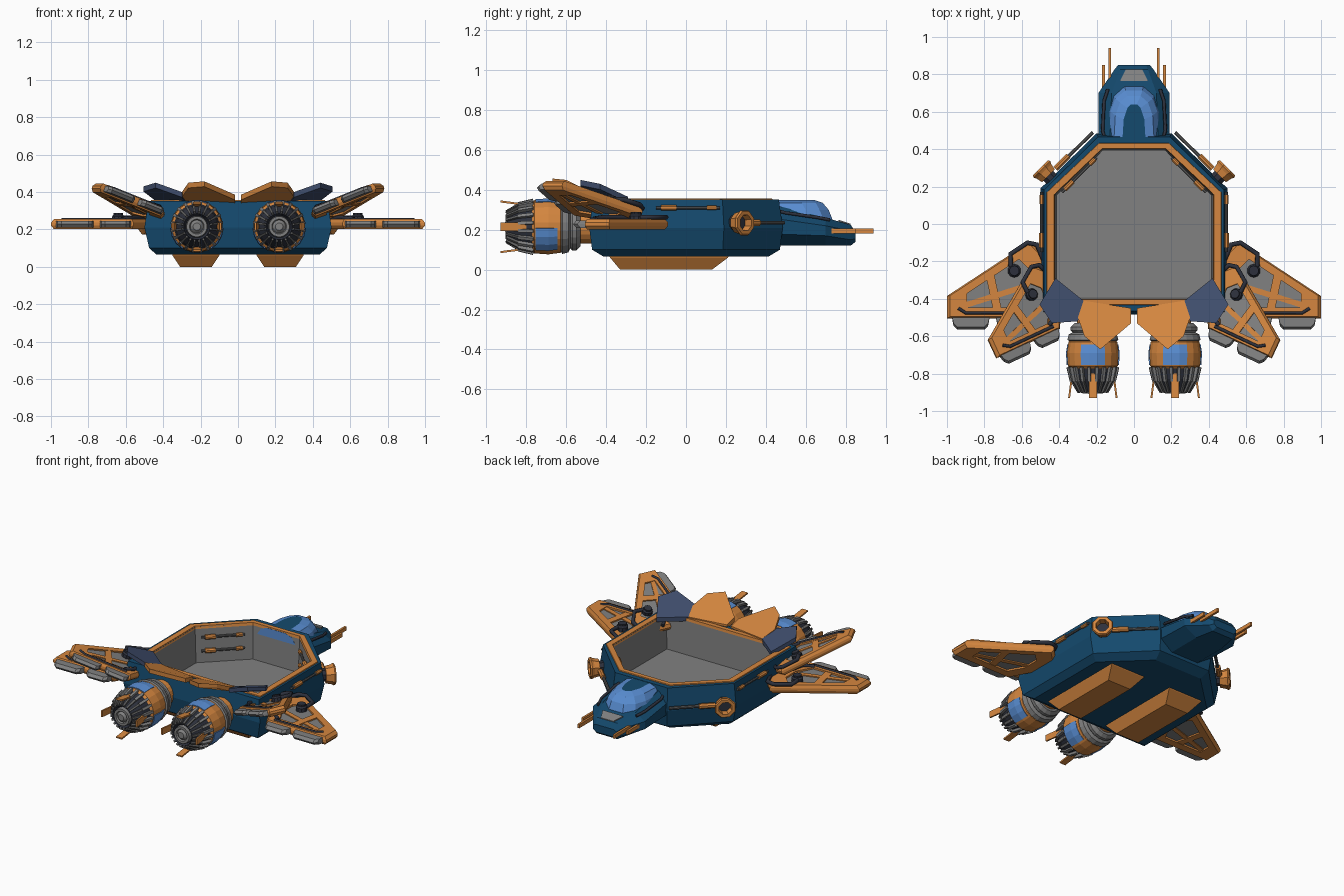
import bpy, bmesh
from math import sin, cos, pi, radians
from mathutils import Vector as V, Matrix

if "Cube" in bpy.data.objects:
    bpy.data.objects.remove(bpy.data.objects["Cube"])

COL = dict(orange=(.66, .24, .05), blue=(.007, .068, .155), sky=(.10, .27, .65), slate=(.05, .075, .15),
           dark=(.026, .03, .045), grey=(.22, .22, .22), steel=(.11, .11, .11))
MAT = {}
I = Matrix.Identity(4)
FLIP = Matrix.Scale(-1, 4, (1, 0, 0))


def mat(c):
    if c not in MAT:
        MAT[c] = bpy.data.materials.new(c)
        MAT[c].diffuse_color = (*COL[c], 1)
    return MAT[c]


def add(name, verts, faces, cols, M=I, pair=True):
    """Mesh object, optionally with a mirrored twin; cols is one colour or one per face."""
    cols = [cols] * len(faces) if isinstance(cols, str) else cols
    slots = list(dict.fromkeys(cols))
    for X, tag in ((I, "_right"), (FLIP, "_left")) if pair else ((I, ""),):
        me = bpy.data.meshes.new(name + tag)
        me.from_pydata([X @ M @ V(v) for v in verts], [], faces)
        for c in slots:
            me.materials.append(mat(c))
        for p, c in zip(me.polygons, cols):
            p.material_index = slots.index(c)
        bm = bmesh.new()
        bm.from_mesh(me)
        bmesh.ops.recalc_face_normals(bm, faces=bm.faces)
        bm.to_mesh(me)
        bm.free()
        bpy.context.collection.objects.link(bpy.data.objects.new(name + tag, me))


def loft(name, rings, cols, M=I, pair=True, closed=False):
    """Skin a list of rings; cols is one colour or one per band (then two for the caps)."""
    n, m = len(rings[0]), len(rings)
    bands = m if closed else m - 1
    one = isinstance(cols, str)
    faces, fc = [], []
    for k in range(bands):
        for i in range(n):
            j, l = (i + 1) % n, (k + 1) % m
            faces.append((k * n + i, k * n + j, l * n + j, l * n + i))
            fc.append(cols if one else cols[k])
    if not closed:
        faces += [tuple(range(n)), tuple(range((m - 1) * n, m * n))]
        fc += [cols, cols] if one else list(cols[-2:])
    add(name, [p for r in rings for p in r], faces, fc, M, pair)


def lathe(name, o, axis, prof, n, col, M=I, closed=False):
    """Revolve (distance, radius) pairs around an axis."""
    R = V(axis).to_track_quat('Z', 'Y').to_matrix()
    ang = [(i + .5) * 2 * pi / n for i in range(n)]
    loft(name, [[V(o) + R @ V((r * cos(a), r * sin(a), t)) for a in ang] for t, r in prof], col, M, True, closed)


def rod(name, a, b, r, col, n=8, M=I):
    d = V(b) - V(a)
    lathe(name, a, d, [(0, r), (d.length, r)], n, col, M)


def bar(name, a, b, w, h, col, up=(0, 0, 1), M=I, pair=True):
    """Box from a to b, h thick along up."""
    a, b = V(a), V(b)
    side = (b - a).cross(V(up)).normalized()
    u = side.cross(b - a).normalized() * h / 2
    side *= w / 2
    loft(name, [[p + side + u, p - side + u, p - side - u, p + side - u] for p in (a, b)], col, M, pair)


def pipe(name, pts, r, M=I):
    for X, tag in ((I, "_right"), (FLIP, "_left")):
        cu = bpy.data.curves.new(name + tag, 'CURVE')
        cu.dimensions, cu.bevel_depth, cu.bevel_resolution, cu.use_fill_caps = '3D', r, 1, True
        s = cu.splines.new('POLY')
        s.points.add(len(pts) - 1)
        for p, q in zip(s.points, pts):
            p.co = (*(X @ M @ V(q)), 1)
        cu.materials.append(mat("dark"))
        bpy.context.collection.objects.link(bpy.data.objects.new(name + tag, cu))


def sym(half):
    return half + [(-x, *r) for x, *r in reversed(half)]


def ring(poly, sx, sy, z, c=(0, 0)):
    return [(c[0] + (x - c[0]) * sx, c[1] + (y - c[1]) * sy, z) for x, y in poly]


# hull with open hold and square stern, and its rim
plan = sym([(.2, .485), (.5, .19), (.5, -.485)])
loft("hull", [ring(plan, *r) for r in ((.87, .85, .065), (.95, .97, .1), (1, 1, .21), (.96, .96, .352),
                                       (.85, .83, .352), (.83, .81, .12))],
     ["blue"] * 4 + ["grey", "blue", "grey"], pair=False)
loft("rim", [ring(plan, *r) for r in ((.94, .9, .34), (.93, .89, .358), (.855, .83, .358), (.845, .825, .34))],
     "orange", pair=False, closed=True)

# belly pods
loft("belly_pod", [[(x0, y0, z), (x1, y0, z), (x1, y1, z), (x0, y1, z)] for x0, x1, y0, y1, z in
                   ((.1, .35, -.39, .22, .08), (.1, .35, -.38, .21, .06), (.14, .31, -.33, .13, 0))], "orange")

# nose and canopy
nose = [(.42, [(.1, .12), (.19, .18), (.19, .26), (.13, .33)]), (.7, [(.1, .12), (.19, .17), (.19, .22), (.12, .26)]),
        (.825, [(.075, .12), (.105, .15), (.105, .195), (.075, .225)]), (.85, [(.065, .14), (.085, .155), (.085, .18), (.065, .19)])]
loft("nose", [[(x, y, z) for x, z in sym(s)] for y, s in nose], "blue", pair=False)
canopy = [([(.15, .4), (.14, .6), (.11, .69), (.05, .735)], .25), ([(.135, .4), (.125, .6), (.1, .67), (.045, .715)], .3),
          ([(.11, .4), (.1, .58), (.075, .65), (.035, .685)], .335), ([(.065, .4), (.055, .56), (.035, .62), (.015, .64)], .35)]
loft("canopy", [[(x, y, z) for x, y in sym(s)] for s, z in canopy], ["sky"] * 4 + ["blue"], pair=False)
loft("nose_panel", [[(x, y, z + d) for x, y, z in sym([(.075, .765, .244), (.045, .825, .224)])] for d in (-.01, .006)],
     "grey", pair=False)
for x, y0, y1 in ((.13, .76, .94), (.163, .72, .85)):
    bar("nose_gun", (x, y0, .195), (x, y1, .195), .014, .025, "orange")
pipe("nose_pipe", [(.15, .44, .3), (.168, .5, .285), (.16, .66, .262), (.14, .72, .25)], .009)

# hatch petals over the stern
petals = {"hatch_inner": ("orange", [(.27, -.41, .365), (.015, -.45, .365), (.015, -.53, .385), (.18, -.67, .457),
                                     (.265, -.6, .45), (.3, -.5, .4)]),
          "hatch_outer": ("slate", [(.42, -.29, .365), (.27, -.41, .365), (.3, -.52, .40), (.44, -.53, .45),
                                    (.505, -.43, .43)])}
for name, (c, pts) in petals.items():
    loft(name, [pts, [(x, y, z - .028) for x, y, z in pts]], c)

# engines
E = Matrix.Translation((.22, 0, .215))
for name, prof, c in (("engine_neck", [(.45, .085), (.54, .085), (.56, .11)], "orange"),
                      ("engine_collar", [(.53, .1), (.55, .12), (.57, .12), (.58, .11), (.59, .13), (.62, .138), (.63, .12)], "grey"),
                      ("engine_body", [(.61, .11), (.63, .132), (.69, .14), (.76, .135), (.775, .12)], "orange"),
                      ("engine_cone", [(.76, .125), (.83, .11), (.9, .07), (.88, .06)], "dark"),
                      ("engine_core", [(.86, .06), (.905, .055), (.905, .04), (.895, .035), (.91, .02)], "grey")):
    lathe(name, (0, 0, 0), (0, -1, 0), prof, 20, c, E)
for k in range(20):
    a = 2 * pi * (k + .5) / 20
    d = V((cos(a), 0, sin(a)))
    P = lambda r, y: d * r + V((0, y, 0))
    bar("nozzle_rib", P(.133, -.765), P(.115, -.84), .016, .018, "grey", d, E)
    bar("nozzle_rib_tip", P(.115, -.835), P(.076, -.9), .012, .014, "steel", d, E)
for k in range(4):
    d = V((cos(k * pi / 2), 0, sin(k * pi / 2)))
    bar("engine_fin", d * .11 + V((0, -.80, 0)), d * .127 + V((0, -.93, 0)), .042, .01, "orange", d, E)
for a in (90, 210, 330):
    arc = [radians(a + t) for t in (-27, -9, 9, 27)]
    loft("engine_panel", [[V((r * cos(t), y, r * sin(t))) for t in arc] + [V((.1 * cos(t), y, .1 * sin(t))) for t in arc[::-1]]
                          for y, r in ((-.645, .137), (-.69, .144), (-.755, .14))], "sky", E)

# wings: one design, placed flat and again swept back and tilted up
wing = [(.47, -.17), (.55, -.09), (1, -.385), (1, -.505), (.56, -.505), (.47, -.34)]
c = (.72, -.35)
low = Matrix.Translation((0, 0, .228))
high = (Matrix.Translation((.54, -.215, .285)) @ Matrix.Rotation(radians(-25), 4, 'Z')
        @ Matrix.Rotation(radians(-20), 4, 'Y') @ Matrix.Scale(.9, 4) @ Matrix.Translation((-.54, .09, 0)))
for tag, M in (("lower", low), ("upper", high)):
    w = tag + "_wing_"
    loft(w + "frame", [ring(wing, s, s, z, c) for s, z in
                       ((1, .008), (.94, .027), (.62, .027), (.62, -.027), (.94, -.027), (1, -.008))], "orange", M, closed=True)
    loft(w + "panel", [ring(wing, .66, .66, z, c) for z in (-.016, .016)], "grey", M)
    bar(w + "brace", (.77, -.27, 0), (.73, -.46, 0), .045, .05, "orange", M=M)
    bar(w + "spar", (.54, -.32, 0), (.92, -.44, 0), .03, .045, "orange", M=M)
    for x0, x1 in ((.57, .74), (.77, .975)):
        loft(w + "flap", [[(x0, -.49, z), (x1, -.49, z), (x1 - .01, y, z), (x1 - .03, y - .02, z), (x0 + .03, y - .02, z),
                           (x0 + .01, y, z)] for z, y in ((-.018, -.53), (0, -.545), (.018, -.53))], "grey", M)
    pipe(w + "edge_pipe", [(.6, -.475, .026), (.9, -.475, .026), (.94, -.45, .026)], .009, M)
    pipe(w + "hose", [(.48, -.2, .03), (.52, -.11, .035), (.57, -.1, .035), (.66, -.16, .035), (.66, -.22, .035), (.64, -.25, .035)], .013, M)
    pipe(w + "root_hose", [(.48, -.28, .03), (.54, -.33, .035), (.56, -.42, .035), (.62, -.46, .028)], .012, M)
    lathe(w + "hub", (.64, -.25, .01), (0, 0, 1), [(0, .036), (.03, .036), (.04, .027), (.05, .027)], 10, "dark", M)

# ring turrets on the bow corners
lathe("turret_ring", (.475, .275, .235), (1, 1, 0), [(-.025, .052), (.01, .06), (.025, .068), (.035, .062), (.035, .042), (-.025, .038)],
      8, "orange", closed=True)
lathe("turret_core", (.42, .22, .235), (1, 1, 0), [(0, .04), (.07, .04)], 8, "dark")
rod("turret_barrel", (.42, .295, .235), (.35, .365, .235), .017, "orange")
rod("turret_muzzle", (.35, .362, .235), (.22, .49, .235), .01, "steel")

# rods along the hull sides, and on the angled bow walls of the hold
a, b = V((.385, .17, 0)), V((.2, .355, 0))
for name, p, q, zs in (("side_rod", V((.495, -.15, 0)), V((.495, .17, 0)), [.31]), ("hold_rod", a, b, [.2, .29])):
    for z in zs:
        p.z = q.z = z
        rod(name, p, q, .008, "steel")
        rod(name + "_grip", p.lerp(q, .08), p.lerp(q, .32), .015, "orange")
        rod(name + "_end", p.lerp(q, .8), p.lerp(q, .95), .012, "orange")

for m in bpy.data.materials:
    if m.users and not m.is_grease_pencil:
        m.use_nodes = True
        m.node_tree.nodes["Principled BSDF"].inputs["Base Color"].default_value = m.diffuse_color
